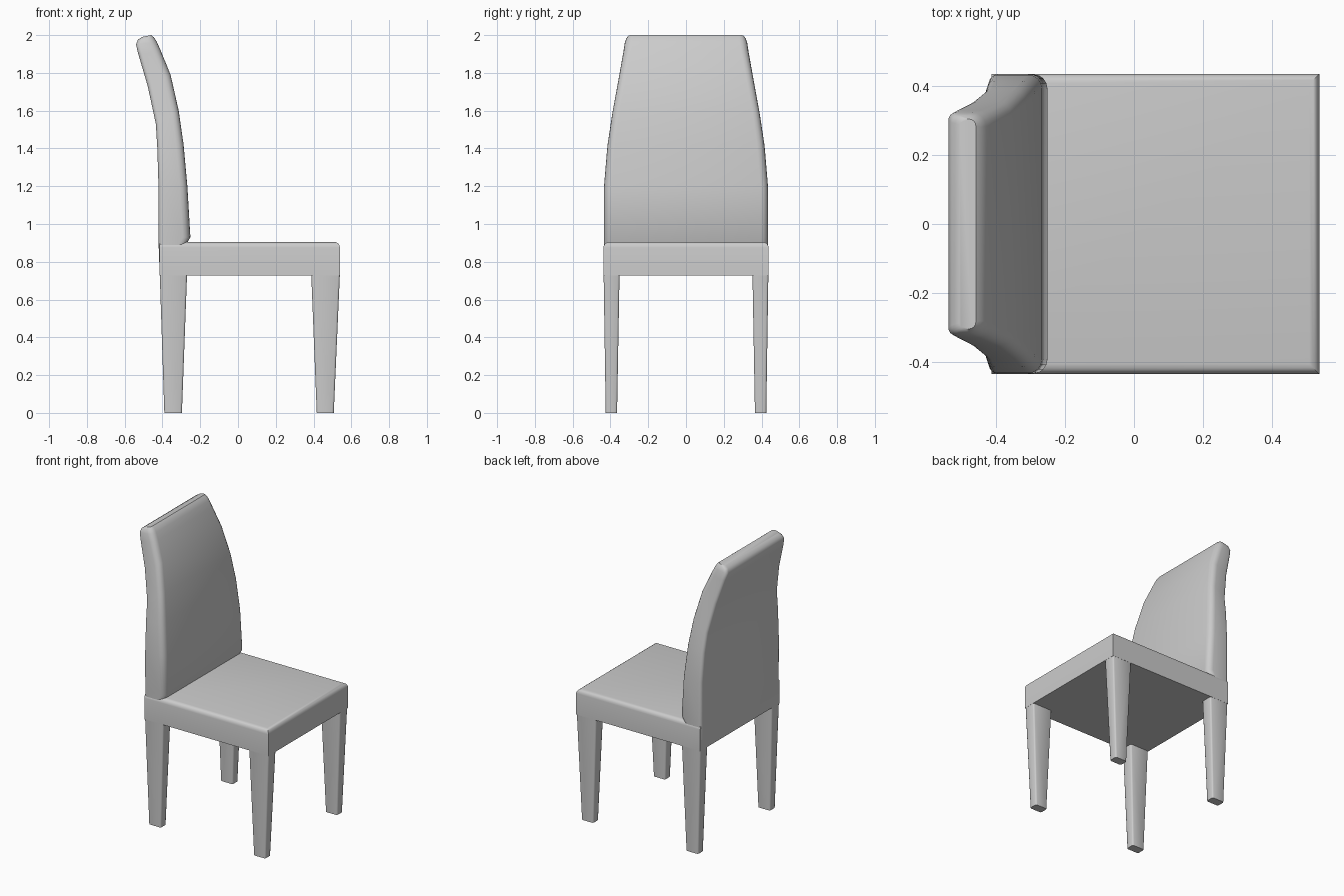
import bpy, bmesh, math
from mathutils import Vector

if "Cube" in bpy.data.objects:
    bpy.data.objects.remove(bpy.data.objects["Cube"])


def finish(bm, name, angle=35):
    bmesh.ops.recalc_face_normals(bm, faces=bm.faces)
    me = bpy.data.meshes.new(name)
    bm.to_mesh(me)
    bm.free()
    ob = bpy.data.objects.new(name, me)
    bpy.context.collection.objects.link(ob)
    bpy.ops.object.select_all(action='DESELECT')
    ob.select_set(True)
    bpy.context.view_layer.objects.active = ob
    bpy.ops.object.shade_smooth_by_angle(angle=math.radians(angle))
    return ob


def loft(bm, rings):
    rows = [[bm.verts.new(p) for p in ring] for ring in rings]
    n = len(rows[0])
    for a, b in zip(rows, rows[1:]):
        for i in range(n):
            j = (i + 1) % n
            bm.faces.new((a[i], a[j], b[j], b[i]))
    bm.faces.new(rows[0][::-1])
    bm.faces.new(rows[-1])


def rect(x0, x1, y0, y1, z):
    return [(x0, y0, z), (x1, y0, z), (x1, y1, z), (x0, y1, z)]


# Seat: block with softened front and side top edges
bm = bmesh.new()
loft(bm, [rect(-0.415, 0.54, -0.437, 0.437, 0.727),
          rect(-0.415, 0.54, -0.437, 0.437, 0.905)])
edges = [e for e in bm.edges
         if all(v.co.z > 0.9 for v in e.verts) and any(v.co.x > 0 for v in e.verts)]
bmesh.ops.bevel(bm, geom=edges, offset=0.03, segments=4, profile=0.5, affect='EDGES')
finish(bm, "seat")


# Legs: tapered posts with slightly eased upright edges
def leg(name, top, bottom, side):
    bm = bmesh.new()
    loft(bm, [rect(*bottom, 0.365 * side, 0.425 * side, 0),
              rect(*top, 0.352 * side, 0.436 * side, 0.727)])
    edges = [e for e in bm.edges if abs(e.verts[0].co.z - e.verts[1].co.z) > 0.5]
    bmesh.ops.bevel(bm, geom=edges, offset=0.01, segments=2, profile=0.5, affect='EDGES')
    finish(bm, name, 50)


for side, label in ((-1, "near"), (1, "far")):
    leg("left_leg_" + label, (-0.414, -0.27), (-0.39, -0.297), side)
    leg("right_leg_" + label, (0.388, 0.539), (0.417, 0.507), side)


# Backrest: rounded section lofted up a curved, leaning, narrowing profile
def section(bx, bz, fx, fz, w, r_back=0.022, r_front=0.04, steps=4):
    b, f = Vector((bx, 0, bz)), Vector((fx, 0, fz))
    depth = (f - b).length
    d = (f - b) / depth
    rb, rf = min(r_back, depth * 0.35), min(r_front, depth * 0.4)
    half = []
    for i in range(steps + 1):
        a = math.pi / 2 * i / steps
        half.append((rb - rb * math.cos(a), w - rb + rb * math.sin(a)))
    for i in range(steps + 1):
        a = math.pi / 2 * i / steps
        half.append((depth - rf + rf * math.sin(a), w - rf + rf * math.cos(a)))
    full = half + [(u, -y) for u, y in reversed(half)]
    return [b + d * u + Vector((0, y, 0)) for u, y in full]


profile = [  # back x, back z, front x, front z, half width
    (-0.418, 0.80, -0.275, 0.80, 0.434),
    (-0.420, 0.89, -0.275, 0.89, 0.434),
    (-0.420, 0.93, -0.252, 0.93, 0.435),
    (-0.421, 1.20, -0.268, 1.20, 0.434),
    (-0.427, 1.40, -0.288, 1.42, 0.416),
    (-0.435, 1.53, -0.314, 1.60, 0.391),
    (-0.478, 1.73, -0.357, 1.79, 0.356),
    (-0.528, 1.90, -0.410, 1.92, 0.331),
    (-0.540, 1.95, -0.430, 1.965, 0.324),
    (-0.530, 1.975, -0.445, 1.988, 0.316),
    (-0.508, 1.99, -0.460, 2.00, 0.305),
]
bm = bmesh.new()
loft(bm, [section(*p) for p in profile])
finish(bm, "backrest", 45)
